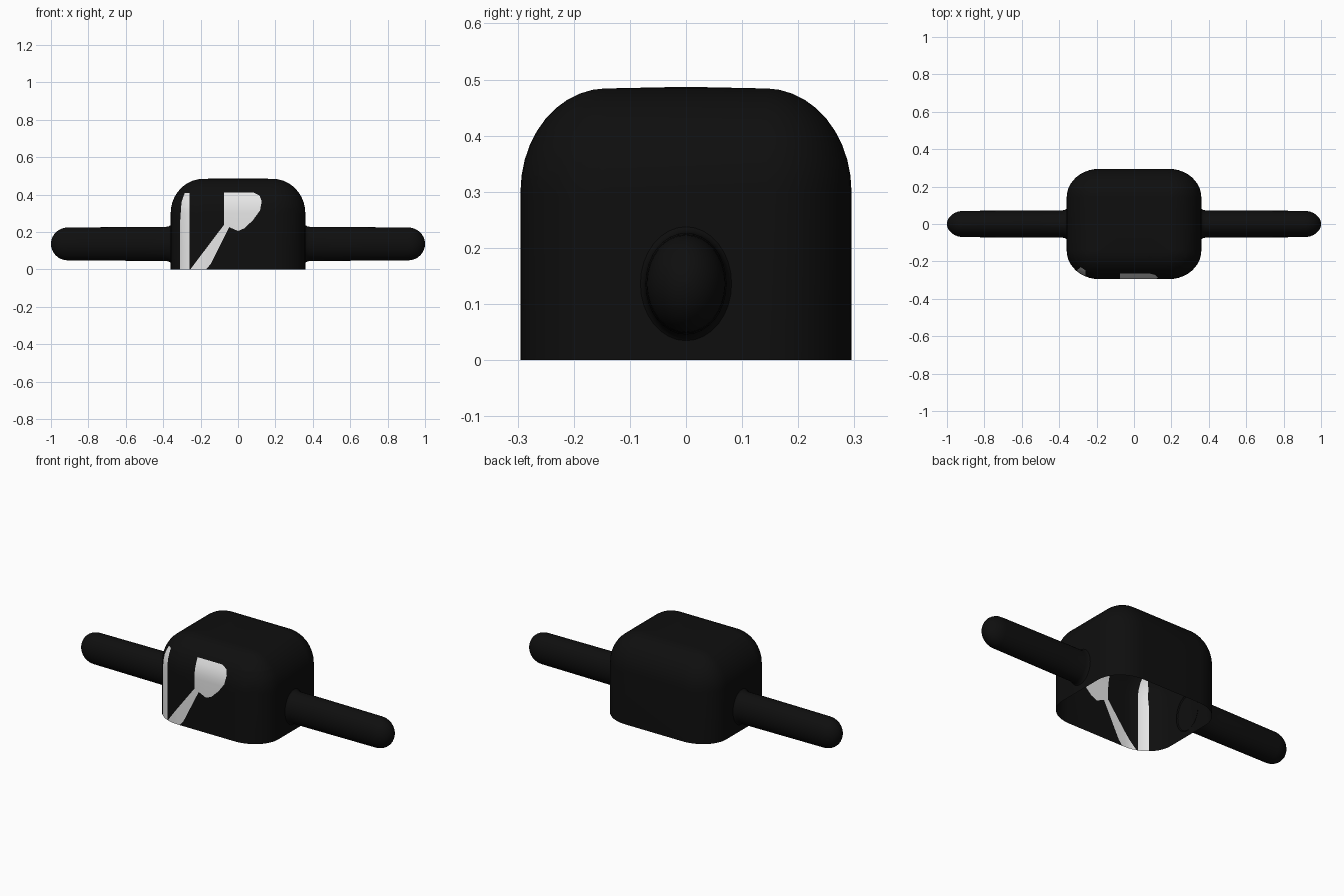
import bpy, bmesh, math
from mathutils import Vector

if "Cube" in bpy.data.objects:
    bpy.data.objects.remove(bpy.data.objects["Cube"])


def material(name, v):
    m = bpy.data.materials.new(name)
    m.diffuse_color = (v, v, v, 1)
    m.use_nodes = True
    m.node_tree.nodes["Principled BSDF"].inputs["Base Color"].default_value = m.diffuse_color
    return m


black = material("black", 0.0045)
white = material("white", 0.8)


def bridge_rings(bm, rings):
    for a, b in zip(rings, rings[1:]):
        n = len(a)
        for i in range(n):
            bm.faces.new((a[i], a[(i + 1) % n], b[(i + 1) % n], b[i]))


def finish(bm, name, mats):
    me = bpy.data.meshes.new(name)
    bm.to_mesh(me)
    bm.free()
    for m in mats:
        me.materials.append(m)
    ob = bpy.data.objects.new(name, me)
    bpy.context.collection.objects.link(ob)
    bpy.ops.object.select_all(action='DESELECT')
    ob.select_set(True)
    bpy.context.view_layer.objects.active = ob
    bpy.ops.object.shade_smooth_by_angle(angle=math.radians(40))
    return ob


# Body: rounded box shell, open underneath
HX, HY, RX, RY = 0.185, 0.142, 0.175, 0.153   # flat half sizes, corner radii
Z0, RZ, STEPS = 0.30, 0.184, 10


def body_ring(bm, s, z):
    ring = []
    for q, (sx, sy) in enumerate([(1, 1), (-1, 1), (-1, -1), (1, -1)]):
        for k in range(STEPS + 1):
            a = math.pi / 2 * (q + k / STEPS)
            ring.append(bm.verts.new((sx * HX + s * RX * math.cos(a),
                                      sy * HY + s * RY * math.sin(a), z)))
    return ring


bm = bmesh.new()
rings = [body_ring(bm, 1, 0)]
for k in range(STEPS + 1):
    t = math.pi / 2 * k / STEPS
    rings.append(body_ring(bm, max(math.cos(t), 0.02), Z0 + RZ * math.sin(t)))
bridge_rings(bm, rings)
# gently crowned top
top = bm.verts.new((0, 0, Z0 + RZ + 0.003))
last = rings[-1]
for i in range(len(last)):
    bm.faces.new((last[i], last[(i + 1) % len(last)], top))
bm.normal_update()

# White front markings: convex outlines in x, z (counter-clockwise)
outlines = [
    [(-0.31, 0), (-0.26, 0), (-0.26, 0.408), (-0.285, 0.408), (-0.302, 0.36), (-0.31, 0.25)],
    [(-0.255, 0), (-0.16, 0), (-0.145, 0.03), (0, 0.205), (-0.075, 0.238)],
    [(-0.075, 0.238), (0, 0.205), (0.035, 0.22), (0.08, 0.263), (0.118, 0.315),
     (0.127, 0.365), (0.115, 0.395), (0.085, 0.41), (-0.075, 0.41)],
]


def is_front(f):
    return f.normal.y < -0.1 and f.calc_center_median().y < 0


for outline in outlines:
    planes = []
    for (x1, z1), (x2, z2) in zip(outline, outline[1:] + outline[:1]):
        planes.append((Vector((x1, 0, z1)), Vector((z1 - z2, 0, x2 - x1)).normalized()))
    for co, no in planes:
        if co.z == 0 and no.z > 0.999:
            continue
        faces = [f for f in bm.faces if is_front(f)]
        edges = {e for f in faces for e in f.edges}
        verts = {v for f in faces for v in f.verts}
        bmesh.ops.bisect_plane(bm, geom=list(verts) + list(edges) + faces,
                               dist=1e-5, plane_co=co, plane_no=no)
        bm.normal_update()
    for f in bm.faces:
        c = f.calc_center_median()
        if is_front(f) and all((c - co).dot(no) > 0 for co, no in planes):
            f.material_index = 1
finish(bm, "body_shell", [black, white])

# Side arms: oval rods with a small flare at the body and a round tip
profile = [(0.355, 0.108), (0.362, 0.099), (0.37, 0.094), (0.385, 0.091), (0.52, 0.0905), (0.91, 0.088)]
for k in range(1, 9):
    t = math.pi / 2 * k / 8
    profile.append((0.91 + 0.09 * math.sin(t), max(0.088 * math.cos(t), 0.001)))

for side, name in ((1, "right_arm"), (-1, "left_arm")):
    bm = bmesh.new()
    rings = []
    for x, r in profile:
        rings.append([bm.verts.new((side * x, 0.8 * r * math.cos(a), 0.136 + r * math.sin(a)))
                      for a in (2 * math.pi * i / 32 for i in range(32))])
    bridge_rings(bm, rings)
    bm.faces.new(rings[-1])
    bmesh.ops.recalc_face_normals(bm, faces=bm.faces[:])
    finish(bm, name, [black])
